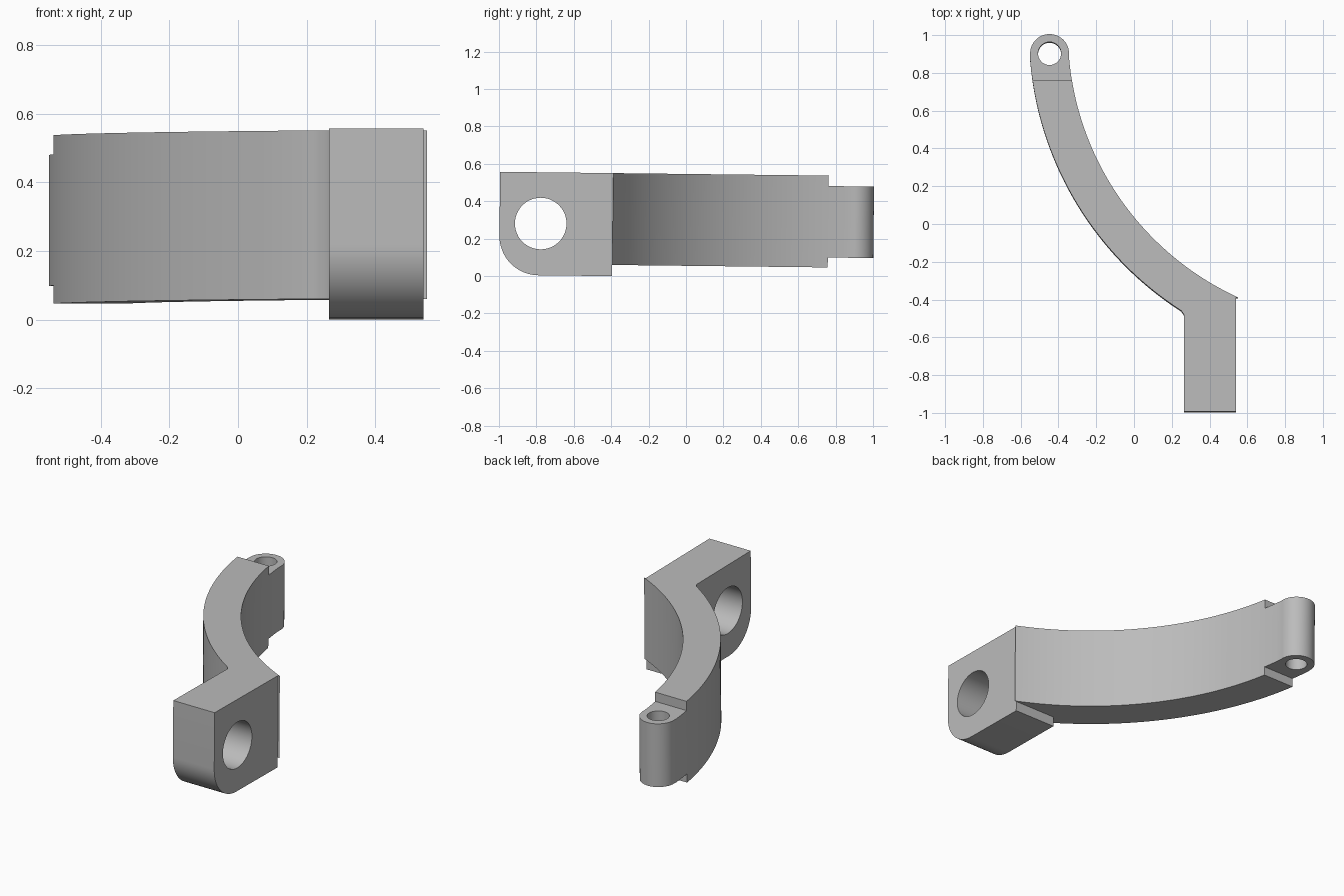
import bpy, bmesh, math
from mathutils import Matrix, Vector

if "Cube" in bpy.data.objects:
    bpy.data.objects.remove(bpy.data.objects["Cube"])

TILT = -0.0115                 # the whole part leans slightly
CX, CY = 1.196, 1.01           # shared centre of the arm's two curves
R_IN, R_OUT = 1.546, 1.752
Y_BLOCK, Y_TAB = -0.395, 0.757
X_LEFT, X_RIGHT = 0.265, 0.54
BOSS = Vector((-0.447, 0.897))
TOP = 0.546

grey = bpy.data.materials.new("plain grey")
grey.use_nodes = True
colour = (0.5, 0.5, 0.5, 1)
grey.diffuse_color = colour
grey.node_tree.nodes["Principled BSDF"].inputs["Base Color"].default_value = colour


def arc(centre, r, a0, a1, n):
    steps = [math.radians(a0 + (a1 - a0) * i / n) for i in range(n + 1)]
    return [(centre[0] + r * math.cos(a), centre[1] + r * math.sin(a)) for a in steps]


def arm_curve(r, y0, y1, n):
    """Points along an arm curve between two y positions."""
    a0, a1 = (180 + math.degrees(math.asin((CY - y) / r)) for y in (y0, y1))
    return arc((CX, CY), r, a0, a1, n)


def prism(name, outline, low, high, along_x=False):
    """Extrude an outline up z, or a (y, z) outline along x."""
    bm = bmesh.new()
    place = (lambda u, v: (low, u, v)) if along_x else (lambda u, v: (u, v, low))
    face = bm.faces.new([bm.verts.new(place(u, v)) for u, v in outline])
    out = bmesh.ops.extrude_face_region(bm, geom=[face])
    verts = [g for g in out["geom"] if isinstance(g, bmesh.types.BMVert)]
    depth = high - low
    bmesh.ops.translate(bm, verts=verts, vec=(depth, 0, 0) if along_x else (0, 0, depth))
    bmesh.ops.recalc_face_normals(bm, faces=bm.faces)
    bm.transform(Matrix.Rotation(TILT, 4, 'X'))
    mesh = bpy.data.meshes.new(name)
    bm.to_mesh(mesh)
    bm.free()
    mesh.materials.append(grey)
    obj = bpy.data.objects.new(name, mesh)
    bpy.context.collection.objects.link(obj)
    return obj


def activate(obj):
    bpy.ops.object.select_all(action='DESELECT')
    obj.select_set(True)
    bpy.context.view_layer.objects.active = obj


def drill(obj, cutter):
    mod = obj.modifiers.new("hole", 'BOOLEAN')
    mod.operation, mod.solver, mod.object = 'DIFFERENCE', 'EXACT', cutter
    activate(obj)
    bpy.ops.object.modifier_apply(modifier=mod.name)
    bpy.data.objects.remove(cutter)


# Mounting block with a rounded lower front corner and a cross hole
low = -0.0046
block_outline = arc((-0.79, low + 0.21), 0.21, 180, 270, 16)
block_outline += [(Y_BLOCK, low), (Y_BLOCK, TOP), (-1.0, TOP)]
block = prism("mounting_block", block_outline, X_LEFT, X_RIGHT, True)
drill(block, prism("block_hole_cutter", arc((-0.78, 0.272), 0.138, 0, 352.5, 47), 0, 1, True))

# Curved arm
arm_outline = arm_curve(R_IN, Y_TAB, Y_BLOCK, 40)
arm_outline += [(X_LEFT, Y_BLOCK), (X_LEFT, -0.487)]
arm_outline += arm_curve(R_OUT, -0.465, Y_TAB, 40)
arm = prism("curved_arm", arm_outline, 0.055, TOP)

# Thinner pivot tab with a rounded end and a pin hole
tab_outline = arc(BOSS, 0.103, 0, 180, 32)
tab_outline += arm_curve(R_OUT, 0.88, Y_TAB, 4) + arm_curve(R_IN, Y_TAB, 0.88, 4)
tab = prism("pivot_tab", tab_outline, 0.108, 0.49)
drill(tab, prism("pin_hole_cutter", arc(BOSS, 0.061, 0, 348.75, 31), 0, 1))

for part in (block, arm, tab):
    activate(part)
    bpy.ops.object.shade_smooth_by_angle(angle=math.radians(30))
